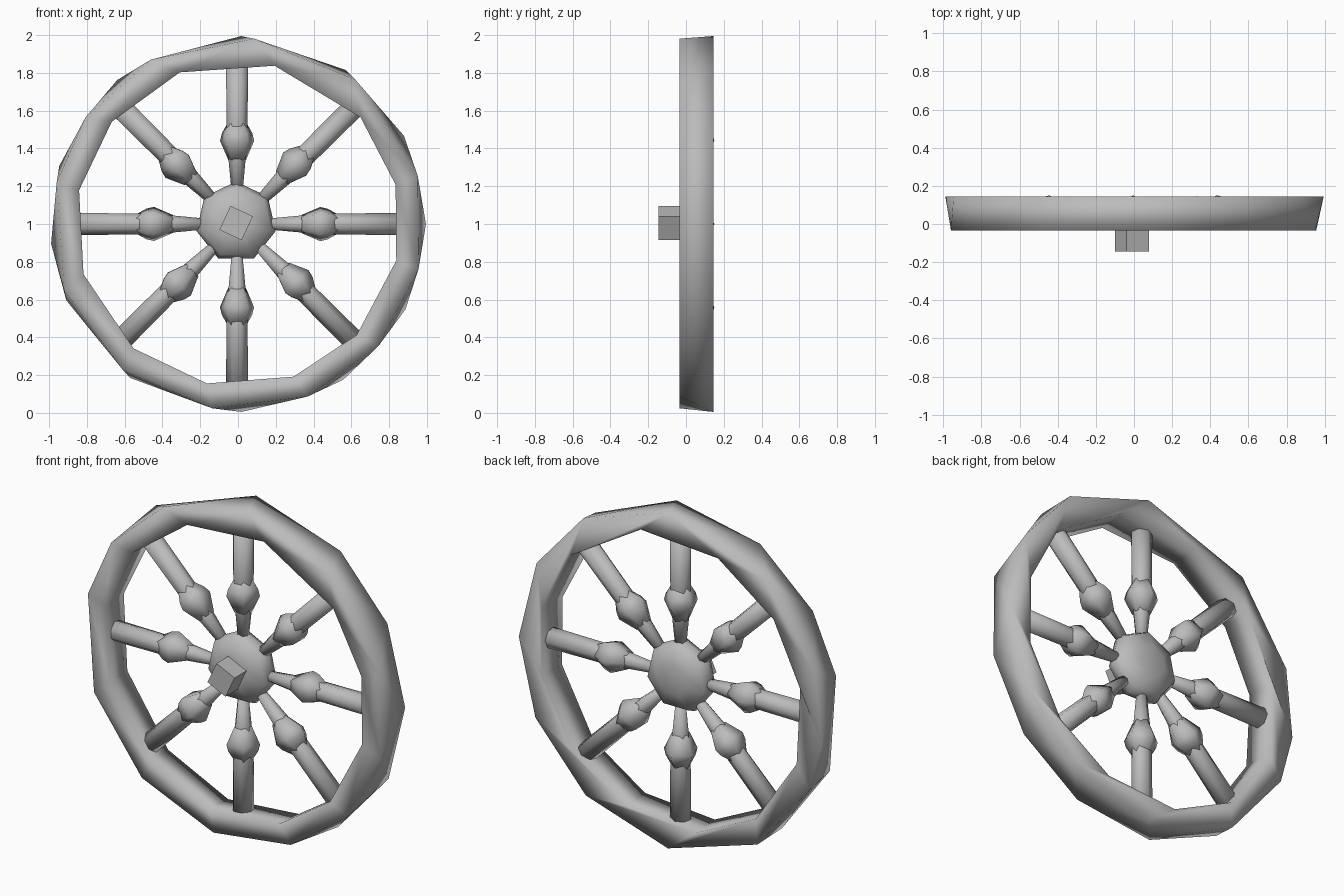
import bpy, bmesh
from math import sin, cos, pi, radians
from mathutils import Matrix, Vector

cube = bpy.data.objects.get("Cube")
if cube:
    bpy.data.objects.remove(cube, do_unlink=True)

grey = bpy.data.materials.new("plain grey")
grey.use_nodes = True
grey.diffuse_color = (0.5, 0.5, 0.5, 1)
grey.node_tree.nodes["Principled BSDF"].inputs["Base Color"].default_value = (0.5, 0.5, 0.5, 1)

FRONT, BACK, MID = -0.035, 0.145, 0.055


def finish(bm, name, smooth=True):
    bmesh.ops.recalc_face_normals(bm, faces=bm.faces[:])
    for f in bm.faces:
        f.smooth = smooth
    mesh = bpy.data.meshes.new(name)
    bm.to_mesh(mesh)
    bm.free()
    mesh.materials.append(grey)
    obj = bpy.data.objects.new(name, mesh)
    bpy.context.collection.objects.link(obj)
    return obj


def bridge(bm, a, b):
    n = len(a)
    for i in range(n):
        bm.faces.new((a[i], a[(i + 1) % n], b[(i + 1) % n], b[i]))


def lathe(name, profile, sides, matrix, turn=0):
    """Revolve (radius, height) pairs about local z, close the ends, then place."""
    bm = bmesh.new()
    rings = []
    for r, h in profile:
        rings.append([bm.verts.new((r * cos(turn + 2 * pi * i / sides),
                                    r * sin(turn + 2 * pi * i / sides), h))
                      for i in range(sides)])
    for a, b in zip(rings, rings[1:]):
        bridge(bm, a, b)
    bm.faces.new(rings[0])
    bm.faces.new(rings[-1])
    bm.transform(matrix)
    return finish(bm, name)


# Rim: four uneven twelve-sided rings, given by corner angles
front_angles = (85, 51, 15, -14, -41, -68, -98, -128, -159, -193, -215, -242)
back_angles = (89, 55, 28, 0, -27, -56, -89, -125, -156, -174, -198, -230)
inner_angles = (77, 41, 14, -13, -43, -70, -101, -130, -162, -192, -219, -249)
bm = bmesh.new()
rings = []
for angles, radius, y in ((front_angles, 0.985, FRONT), (back_angles, 0.995, BACK),
                          (inner_angles, 0.87, BACK), (inner_angles, 0.86, FRONT)):
    rings.append([bm.verts.new((radius * cos(radians(a)), y, 1 + radius * sin(radians(a))))
                  for a in angles])
for i in range(4):
    bridge(bm, rings[i], rings[(i + 1) % 4])
finish(bm, "rim")

# Hub: rounded seven-sided drum along y
to_y = Matrix.Translation((-0.01, 0, 1.01)) @ Matrix.Rotation(-pi / 2, 4, "X")
lathe("hub", [(0.09, FRONT), (0.19, 0.0), (0.215, MID), (0.19, 0.11), (0.09, BACK)],
      7, to_y, -pi / 2)

# Hub cap: tilted block on the front
bm = bmesh.new()
bmesh.ops.create_cube(bm, size=1)
bm.transform(Matrix.Translation((-0.01, -0.085, 1.005)) @ Matrix.Rotation(radians(25), 4, "Y")
             @ Matrix.Diagonal((0.13, 0.12, 0.14, 1)))
finish(bm, "hub_cap", smooth=False)

# Spokes with a bead on each
for i in range(8):
    place = Matrix.Translation((-0.005, MID, 1.0)) @ Matrix.Rotation(i * pi / 4, 4, "Y")
    lathe(f"spoke_{i + 1}", [(0.03, 0.17), (0.05, 0.38), (0.057, 0.52), (0.06, 0.87)],
          7, place, pi / 2)
    lathe(f"spoke_bead_{i + 1}", [(0.05, 0.34), (0.095, 0.44), (0.085, 0.48), (0.05, 0.54)],
          5, place, pi / 2 * (i % 2) + 0.3)
